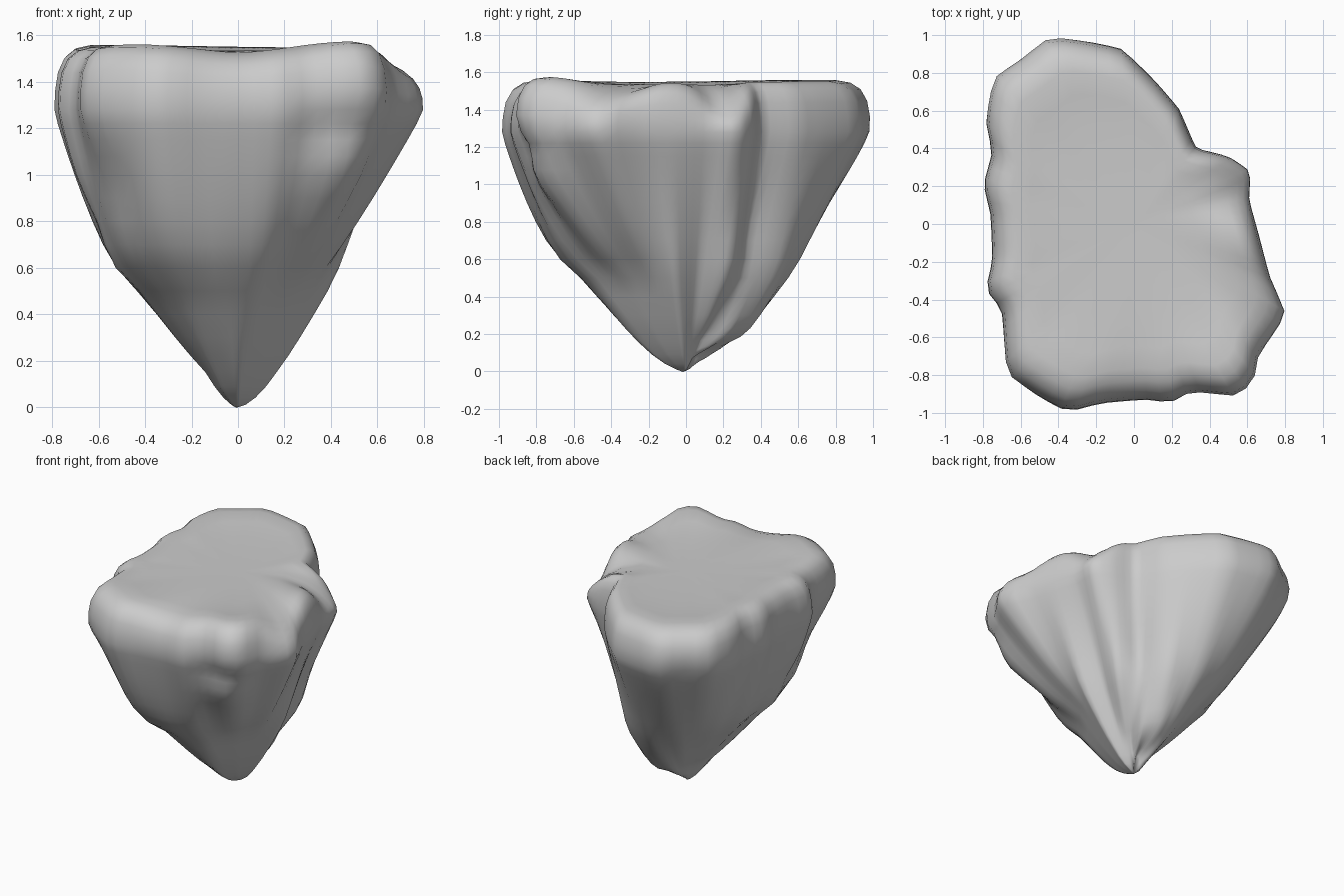
import bpy, bmesh, math
from math import atan2, cos, sin, exp, hypot, pi, radians

if "Cube" in bpy.data.objects:
    bpy.data.objects.remove(bpy.data.objects["Cube"])

N = 84
# Cross-sections (x, y) seen from above: rim, middle, tip
RIM = [(.62, .28), (.5, .36), (.33, .4), (.24, .61), (.12, .75), (-.06, .93), (-.25, .97),
       (-.45, 1), (-.6, .88), (-.75, .78), (-.79, .55), (-.75, .38), (-.8, .21), (-.76, .05),
       (-.75, -.2), (-.79, -.35), (-.7, -.45), (-.68, -.8), (-.5, -.92), (-.35, -1),
       (-.18, -.95), (.06, -.93), (.2, -.95), (.3, -.89), (.54, -.92), (.64, -.85),
       (.66, -.7), (.81, -.48), (.72, -.28), (.66, -.05), (.61, .13)]
MID = [(.42, -.06), (.32, .07), (.36, .23), (.22, .34), (.13, .52), (-.1, .59), (-.3, .5),
       (-.41, .3), (-.48, .1), (-.45, -.1), (-.47, -.25), (-.39, -.43), (-.25, -.57),
       (-.08, -.61), (.08, -.56), (.25, -.31)]
TIP = [(.17, -.02), (.08, .07), (.12, .2), (.03, .3), (-.07, .24), (-.1, .08), (-.14, -.05),
       (-.11, -.2), (0, -.25), (.09, -.14)]


def radii(points):
    """Radius of a closed outline sampled at N even angles."""
    pol = sorted((atan2(y, x) % (2 * pi), hypot(x, y)) for x, y in points)
    pol = [(pol[-1][0] - 2 * pi, pol[-1][1])] + pol + [(pol[0][0] + 2 * pi, pol[0][1])]
    out = []
    for i in range(N):
        a = 2 * pi * i / N
        for (a0, r0), (a1, r1) in zip(pol, pol[1:]):
            if a0 <= a <= a1:
                # straight edge between the two polar points
                out.append(r0 * r1 * sin(a1 - a0) / (r0 * sin(a - a0) + r1 * sin(a1 - a)))
                break
    return out


rim, mid, tip = radii(RIM), radii(MID), radii(TIP)


def body_radius(i, z):
    if z >= .55:
        # front and left bulge more than right and back
        power = .82 + .27 * cos(2 * pi * i / N - radians(50))
        t = min(1, (z - .55) / .72)
        return mid[i] + (rim[i] - mid[i]) * t ** power
    if z >= .15:
        t = (z - .15) / .4
        return tip[i] + (mid[i] - tip[i]) * t ** .92
    return tip[i] * (max(z, 0) / .15) ** .6


def bump(i, deg, width):
    d = (360 * i / N - deg + 180) % 360 - 180
    return exp(-(d / width) ** 2)


# Hollows and swellings on the flanks: angle, width, height, spread, depth
DENTS = [(230, 9, .95, .22, -.06), (299, 9, 1.22, .09, -.06), (298, 10, 1.0, .12, .03),
         (125, 12, 1.28, .1, -.03), (205, 8, .8, .12, -.03), (55, 9, .75, .25, -.03)]

bm = bmesh.new()
rows = []


def add_row(fn):
    rows.append([bm.verts.new(fn(i, 2 * pi * i / N)) for i in range(N)])


# Tapering underside
for z in (.01, .04, .09, .15, .22, .3, .4, .5, .6, .7, .8, .9, 1, 1.08, 1.15, 1.22, 1.28):
    def side(i, a, z=z):
        r = body_radius(i, z)
        for deg, width, height, spread, depth in DENTS:
            r += depth * bump(i, deg, width) * exp(-((z - height) / spread) ** 2)
        # second, higher tip toward the back
        lift = .1 * bump(i, 75, 32) * (1 - z / .25) if z < .25 else 0
        return r * cos(a), r * sin(a), z + lift
    add_row(side)

# Rounded rim and nearly flat top
for z, s in ((1.36, .995), (1.44, .98), (1.5, .945), (1.535, .89), (1.55, .82), (1.54, .7),
             (1.535, .5), (1.53, .25)):
    def top(i, a, z=z, s=s):
        r = rim[i] * s
        h = max(0, (s - .6) / .4)
        k = max(0, (z - 1.3) / .25)
        drop = .2 * bump(i, 21, 15) + .13 * bump(i, 329, 12) + .04 * bump(i, 270, 14)
        rise = .05 * bump(i, 304, 14) + .02 * bump(i, 130, 35) + .025 * bump(i, 240, 15)
        return r * cos(a), r * sin(a), z + h * k * (rise - drop)
    add_row(top)

for lo, hi in zip(rows, rows[1:]):
    for i in range(N):
        j = (i + 1) % N
        bm.faces.new((lo[i], lo[j], hi[j], hi[i]))
low = bm.verts.new((-.01, -.02, -.012))
high = bm.verts.new((0, 0, 1.53))
for i in range(N):
    j = (i + 1) % N
    bm.faces.new((low, rows[0][j], rows[0][i]))
    bm.faces.new((high, rows[-1][i], rows[-1][j]))
bmesh.ops.recalc_face_normals(bm, faces=bm.faces)
for f in bm.faces:
    f.smooth = True

# Floating rock
mesh = bpy.data.meshes.new("floating_rock")
bm.to_mesh(mesh)
bm.free()
rock = bpy.data.objects.new("floating_rock", mesh)
bpy.context.collection.objects.link(rock)

# Soften the ridges slightly
soft = rock.modifiers.new("soften", 'SMOOTH')
soft.factor = .5
soft.iterations = 1
